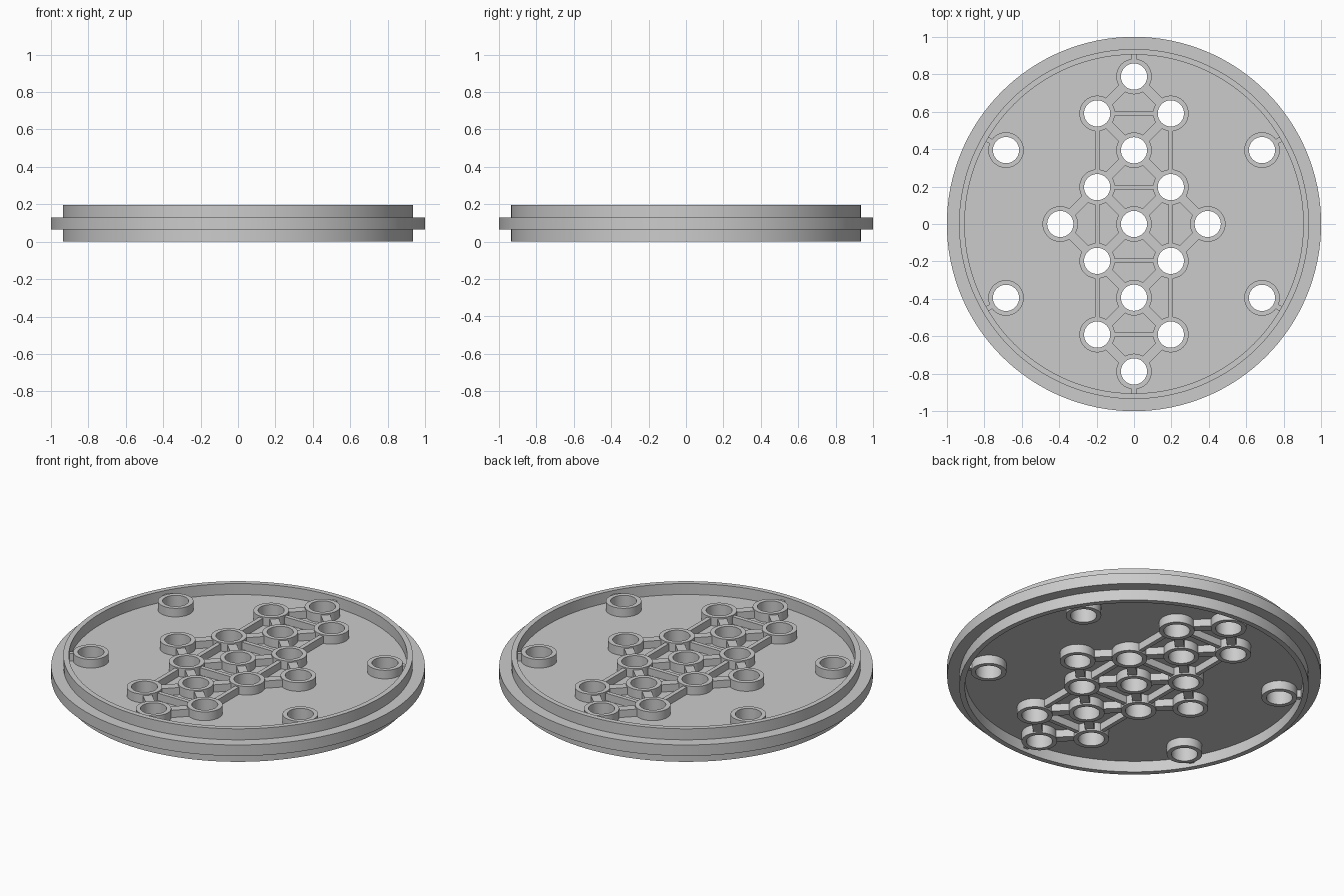
import bpy, bmesh
from math import cos, sin, pi, radians, atan2, hypot
from mathutils import Matrix, Vector

if "Cube" in bpy.data.objects:
    bpy.data.objects.remove(bpy.data.objects["Cube"])

P = 0.197                      # hole pitch
BOSS_R, HOLE_R = 0.095, 0.07
BOSS_Z = (0.014, 0.181)
RIB_Z = (0.022, 0.173)


def smooth(ob):
    ob.data.shade_smooth()
    ob.data.set_sharp_from_angle(angle=radians(30))


def make_object(name, bm):
    bmesh.ops.recalc_face_normals(bm, faces=bm.faces[:])
    me = bpy.data.meshes.new(name)
    bm.to_mesh(me)
    bm.free()
    ob = bpy.data.objects.new(name, me)
    bpy.context.collection.objects.link(ob)
    smooth(ob)
    return ob


def lathe(bm, profile, segs, centre=(0, 0)):
    """Revolve a closed (r, z) profile about z; r = 0 points become poles."""
    cx, cy = centre
    rings = []
    for r, z in profile:
        if r == 0:
            rings.append([bm.verts.new((cx, cy, z))] * segs)
        else:
            rings.append([bm.verts.new((cx + r * cos(2 * pi * i / segs),
                                        cy + r * sin(2 * pi * i / segs), z))
                          for i in range(segs)])
    for a, b in zip(rings, rings[1:] + rings[:1]):
        for i in range(segs):
            j = (i + 1) % segs
            quad = list(dict.fromkeys((a[i], a[j], b[j], b[i])))
            if len(quad) > 2:
                bm.faces.new(quad)


def rib(bm, a, b, width):
    """Upright bar from point a to point b."""
    dx, dy = b[0] - a[0], b[1] - a[1]
    z0, z1 = RIB_Z
    m = (Matrix.Translation(((a[0] + b[0]) / 2, (a[1] + b[1]) / 2, (z0 + z1) / 2))
         @ Matrix.Rotation(atan2(dy, dx), 4, 'Z')
         @ Matrix.Diagonal((hypot(dx, dy), width, z1 - z0, 1)))
    bmesh.ops.create_cube(bm, size=1, matrix=m)


# Hole positions: central lattice plus four outer holes
lattice = [(i, j) for i in range(-2, 3) for j in range(-4, 5)
           if (i + j) % 2 == 0 and abs(i) + abs(j) <= 4
           and (abs(i) < 2 or j == 0)]
inner = [(i * P, j * P) for i, j in lattice]
outer = [(sx * 0.684, sy * 0.395) for sx in (-1, 1) for sy in (-1, 1)]
holes = inner + outer

# Disc: web plate, raised rim on both sides and outer flange
bm = bmesh.new()
lathe(bm, [(0, 0.065), (0.905, 0.065), (0.905, 0), (0.935, 0), (0.935, 0.065),
           (1, 0.065), (1, 0.13), (0.935, 0.13), (0.935, 0.195), (0.905, 0.195),
           (0.905, 0.13), (0, 0.13)], 128)
disc = make_object("rimmed_disc", bm)

# Punch the plate; the cut edge is hidden inside each boss wall
bm = bmesh.new()
for c in holes:
    lathe(bm, [(0, 0), (0.082, 0), (0.082, 0.2), (0, 0.2)], 32, c)
cutter = make_object("hole_cutter", bm)
cutter.hide_render = True
mod = disc.modifiers.new("holes", 'BOOLEAN')
mod.operation, mod.solver, mod.object = 'DIFFERENCE', 'EXACT', cutter
bpy.context.view_layer.objects.active = disc
bpy.ops.object.modifier_apply(modifier=mod.name)
bpy.data.objects.remove(cutter)
smooth(disc)

# Tubular bosses around every hole
bm = bmesh.new()
for c in holes:
    lathe(bm, [(HOLE_R, BOSS_Z[0]), (BOSS_R, BOSS_Z[0]),
               (BOSS_R, BOSS_Z[1]), (HOLE_R, BOSS_Z[1])], 48, c)
make_object("hole_bosses", bm)

# Ribs: wide diagonals, thin straight bars, stubs to the rim
bm = bmesh.new()
INSET = 0.085
for i, j in lattice:
    for di, dj, width in ((1, 1, 0.05), (1, -1, 0.05), (2, 0, 0.025), (0, 2, 0.025)):
        n = (i + di, j + dj)
        straight = di == 2 or dj == 2
        if n not in lattice or (straight and (abs(i) != 1 or abs(n[0]) != 1)):
            continue
        a, b = Vector((i, j)) * P, Vector(n) * P
        step = (b - a).normalized() * INSET
        rib(bm, a + step, b - step, width)
for c in outer + [(0, 4 * P), (0, -4 * P)]:
    d = Vector(c).normalized()
    rib(bm, Vector(c) + d * INSET, d * 0.92, 0.028)
make_object("ribs", bm)
